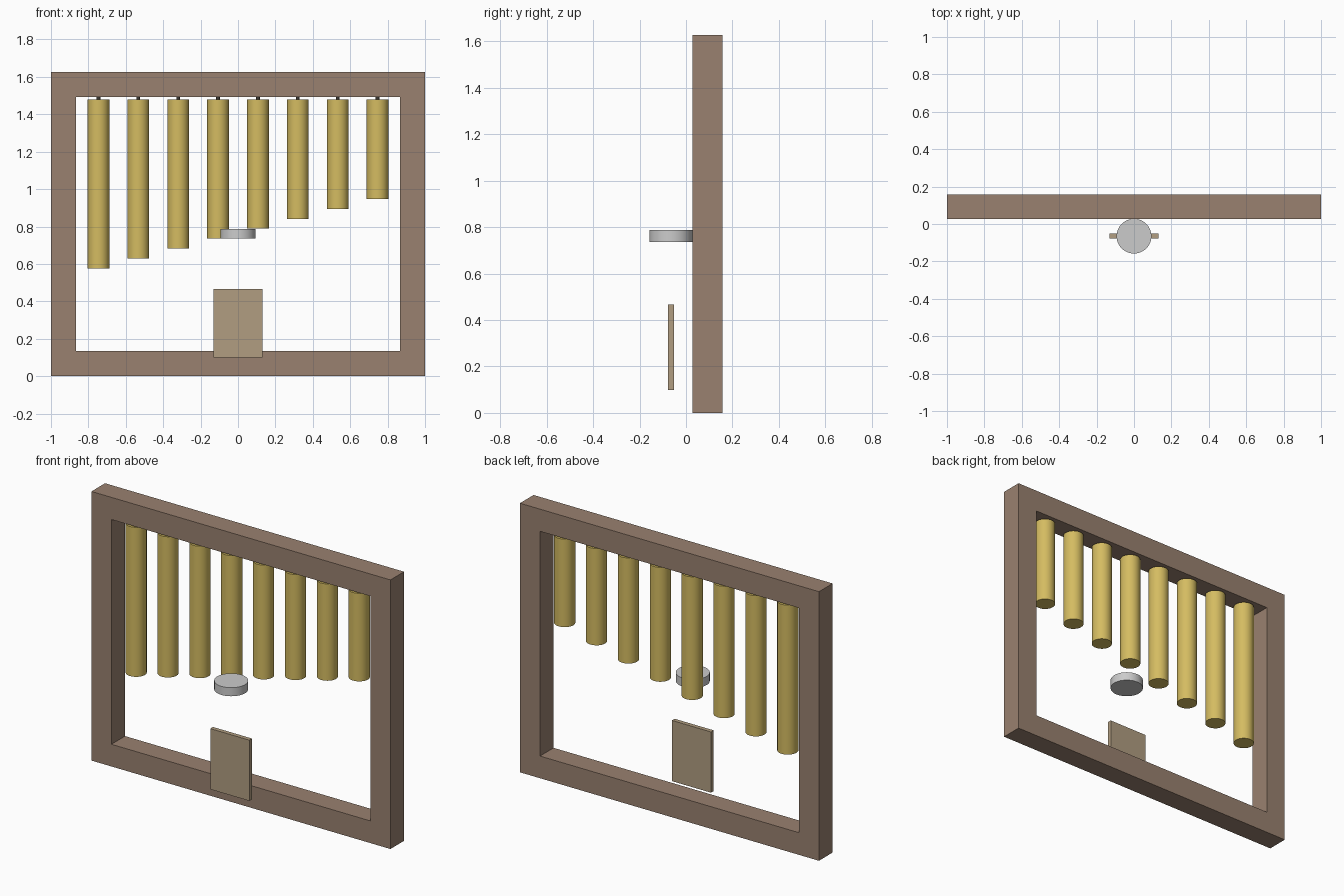
import bpy
import bmesh

if "Cube" in bpy.data.objects:
    bpy.data.objects.remove(bpy.data.objects["Cube"])


def material(name, rgb):
    m = bpy.data.materials.new(name)
    m.diffuse_color = (*rgb, 1)
    m.use_nodes = True
    m.node_tree.nodes["Principled BSDF"].inputs["Base Color"].default_value = m.diffuse_color
    return m


WOOD = material("dark_wood", (0.32, 0.22, 0.16))
PALE = material("pale_wood", (0.44, 0.34, 0.22))
BRASS = material("brass", (0.66, 0.50, 0.12))
STEEL = material("steel", (0.57, 0.57, 0.59))
CORD = material("cord", (0.04, 0.035, 0.03))


def box(name, x, y, z, mat):
    # each axis is a (low, high) pair
    bpy.ops.mesh.primitive_cube_add(size=1, location=[sum(a) / 2 for a in (x, y, z)])
    ob = bpy.context.object
    ob.name = name
    ob.scale = [a[1] - a[0] for a in (x, y, z)]
    bpy.ops.object.transform_apply(location=False, rotation=False, scale=True)
    ob.data.materials.append(mat)
    return ob


def rod(name, x, y, z, radius, mat, sides=48):
    bpy.ops.mesh.primitive_cylinder_add(vertices=sides, radius=radius, depth=z[1] - z[0],
                                        location=(x, y, sum(z) / 2))
    ob = bpy.context.object
    ob.name = name
    ob.data.materials.append(mat)
    bpy.ops.object.shade_smooth_by_angle()
    return ob


Y0, Y1 = 0.028, 0.158      # frame front and back
YC = (Y0 + Y1) / 2
TOP, BAR = 1.627, 0.134    # frame height and bar width

# One-piece rectangular frame: outer and inner loops, extruded back
bm = bmesh.new()
outer = [(-1, 0), (1, 0), (1, TOP), (-1, TOP)]
inner = [(-1 + BAR, BAR), (1 - BAR, BAR), (1 - BAR, TOP - BAR), (-1 + BAR, TOP - BAR)]
vo = [bm.verts.new((x, Y0, z)) for x, z in outer]
vi = [bm.verts.new((x, Y0, z)) for x, z in inner]
for i in range(4):
    j = (i + 1) % 4
    bm.faces.new((vo[i], vo[j], vi[j], vi[i]))
ext = bmesh.ops.extrude_face_region(bm, geom=bm.faces[:], use_keep_orig=True)
for v in ext["geom"]:
    if isinstance(v, bmesh.types.BMVert):
        v.co.y = Y1
bmesh.ops.recalc_face_normals(bm, faces=bm.faces[:])
mesh = bpy.data.meshes.new("frame")
bm.to_mesh(mesh)
bm.free()
mesh.materials.append(WOOD)
bpy.context.collection.objects.link(bpy.data.objects.new("frame", mesh))

# Eight chime tubes, shorter to the right, each on a short cord
for i in range(8):
    x = (i - 3.5) * 0.2132
    rod(f"chime_tube_{i + 1}", x, YC, (0.576 + 0.0531 * i, 1.48), 0.058, BRASS)
    rod(f"cord_{i + 1}", x, YC, (1.479, TOP - BAR + 0.002), 0.01, CORD, 12)

# Striker disc and wind sail in front of the frame
rod("striker_disc", 0, -0.065, (0.735, 0.787), 0.093, STEEL, 64)
box("wind_sail", (-0.131, 0.131), (-0.078, -0.052), (0.099, 0.466), PALE)
